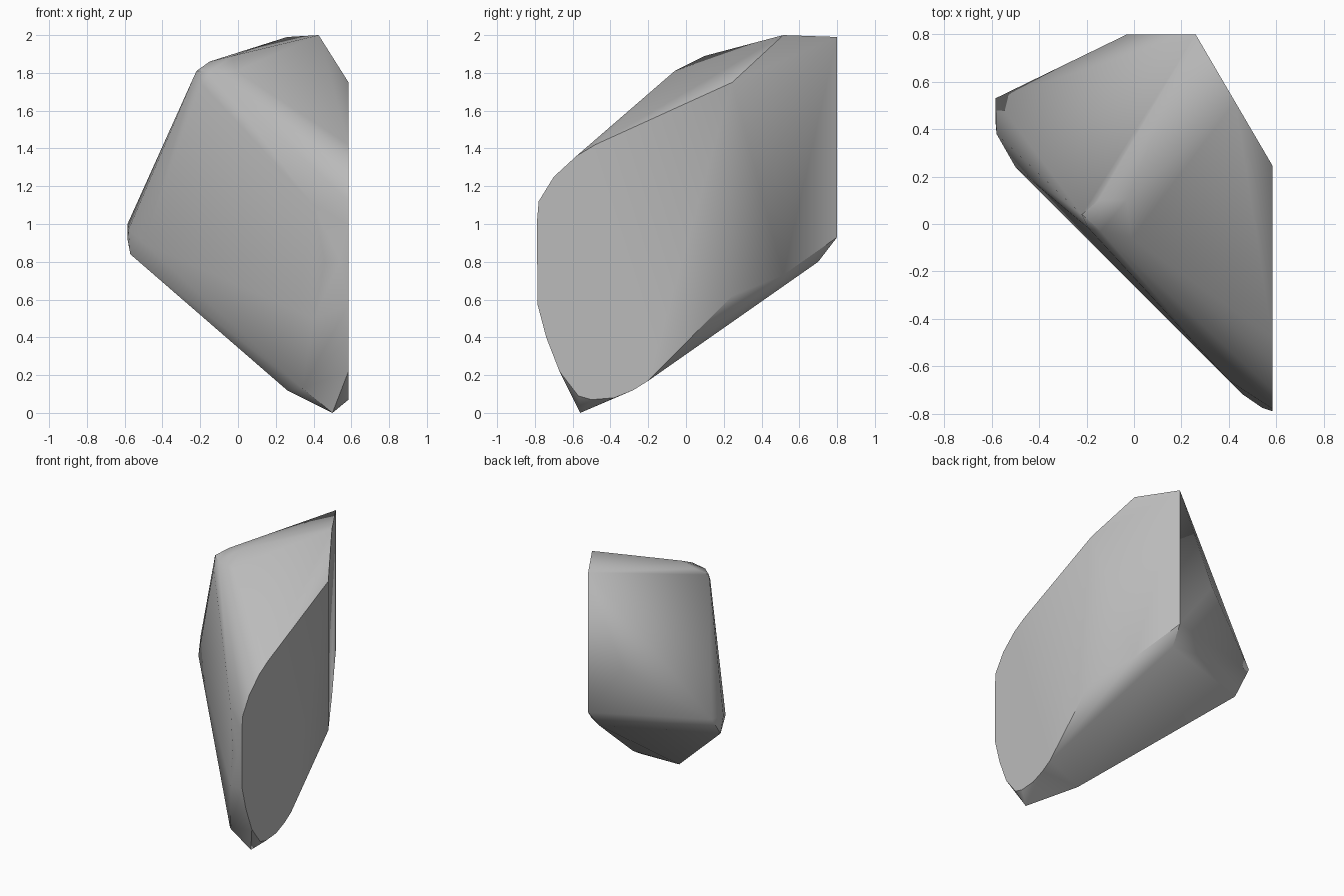
import bpy
import bmesh
from math import radians
from mathutils import Vector

# Remove the default object if present
default_object = bpy.data.objects.get("Cube")
if default_object:
    bpy.data.objects.remove(default_object, do_unlink=True)


def make_material(name, colour):
    material = bpy.data.materials.new(name)
    material.use_nodes = True
    material.diffuse_color = colour
    shader = material.node_tree.nodes["Principled BSDF"]
    shader.inputs["Base Color"].default_value = colour
    shader.inputs["Roughness"].default_value = 0.9
    return material


# Two vertical cleavage planes meet along one sharp corner
SIDE_X = .585
CORNER_Y = .245
BACK_X, BACK_Y = .26, .8


def on_side(y, z):
    return Vector((SIDE_X, y, z))


def on_slant(y, z):
    t = (y - CORNER_Y) / (BACK_Y - CORNER_Y)
    return Vector((SIDE_X + t * (BACK_X - SIDE_X), y, z))


# Outline of the large flat side (y, z)
side_outline = [
    (-.79, 1), (-.78, 1.12), (-.7, 1.25), (-.58, 1.36), (-.48, 1.42),
    (-.2, .17), (-.28, .12), (-.38, .08), (-.5, .07), (-.57, .09),
    (-.67, .22), (-.74, .4), (-.785, .57),
]

# Outline of the flat slanted back corner (y, z)
slant_outline = [
    (CORNER_Y, 1.75), (.515, 2), (BACK_Y, 1.99),
    (BACK_Y, .93), (.515, .73), (CORNER_Y, .62),
]

# Worn corners of the weathered part of the stone
crown = [(-.03, .1, 1.89), (-.15, .1, 1.86), (-.22, .04, 1.81), (-.14, -.03, 1.81),
         (-.01, -.06, 1.81), (-.19, -.02, 1.74)]
left_tip = [(-.585, .53, 1), (-.585, .44, .92), (-.57, .4, .84),
            (-.58, .38, .97), (-.5, .24, .9)]
front_edge = [(.4, -.66, .5), (.4, -.66, 1.1), (.46, -.72, .8), (.54, -.775, .8)]
foot = [(.5, -.56, 0), (.34, -.58, .13), (.26, -.29, .12)]
back_edge = [(-.03, BACK_Y, 1.33), (.24, .7, .8)]

points = [on_side(y, z) for y, z in side_outline]
points += [on_slant(y, z) for y, z in slant_outline]
for group in (crown, left_tip, front_edge, foot, back_edge):
    points += [Vector(p) for p in group]

# Wrap the corners in one convex stone
bm = bmesh.new()
for point in points:
    bm.verts.new(point)
hull = bmesh.ops.convex_hull(bm, input=bm.verts[:])
loose = {e for e in hull["geom_interior"] + hull["geom_unused"]
         if isinstance(e, bmesh.types.BMVert)}
bmesh.ops.delete(bm, geom=list(loose), context="VERTS")

# Merge each cleavage plane into a single clean face
bmesh.ops.dissolve_limit(bm, angle_limit=radians(1), verts=bm.verts[:],
                         edges=bm.edges[:])
bmesh.ops.recalc_face_normals(bm, faces=bm.faces[:])

mesh = bpy.data.meshes.new("rock")
bm.to_mesh(mesh)
bm.free()
rock = bpy.data.objects.new("rock", mesh)
bpy.context.collection.objects.link(rock)
mesh.materials.append(make_material("stone grey", (.5, .5, .5, 1)))

# Soft weathered edges, crisp cleavage edges
bpy.ops.object.select_all(action="DESELECT")
rock.select_set(True)
bpy.context.view_layer.objects.active = rock
bpy.ops.object.shade_smooth_by_angle(angle=radians(40))
